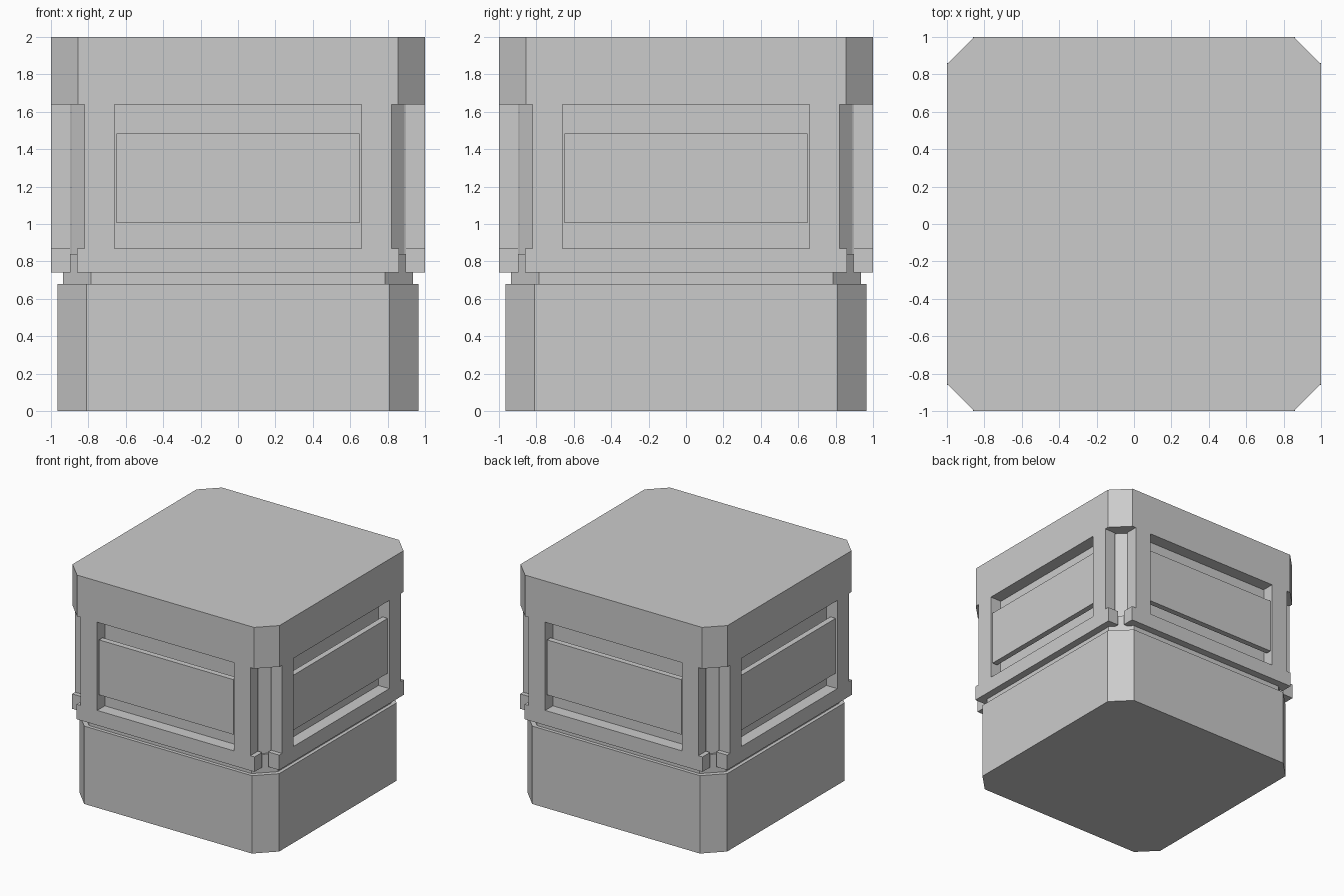
import bpy, bmesh
from math import pi
from mathutils import Matrix, Vector

cube = bpy.data.objects.get("Cube")
if cube:
    bpy.data.objects.remove(cube, do_unlink=True)

grey = bpy.data.materials.new("light grey")
grey.use_nodes = True
colour = (0.6, 0.6, 0.6, 1)
grey.diffuse_color = colour
grey.node_tree.nodes["Principled BSDF"].inputs["Base Color"].default_value = colour


def prism(name, points, shift, matrix=None):
    """Extrude a flat outline along shift, then place it with matrix."""
    bm = bmesh.new()
    base = bm.faces.new([bm.verts.new(p) for p in points])
    out = bmesh.ops.extrude_face_region(bm, geom=[base], use_keep_orig=True)
    moved = [v for v in out["geom"] if isinstance(v, bmesh.types.BMVert)]
    bmesh.ops.translate(bm, verts=moved, vec=Vector(shift))
    bmesh.ops.recalc_face_normals(bm, faces=bm.faces)
    if matrix:
        bm.transform(matrix)
    mesh = bpy.data.meshes.new(name)
    bm.to_mesh(mesh)
    bm.free()
    mesh.materials.append(grey)
    obj = bpy.data.objects.new(name, mesh)
    bpy.context.collection.objects.link(obj)
    return obj


def chamfered_block(name, half, cut, z0, z1):
    """Square block with its four upright corners cut off."""
    a = half - cut
    quarter = [Vector((half, -a, z0)), Vector((half, a, z0))]
    pts = [Matrix.Rotation(i * pi / 2, 3, "Z") @ p for i in range(4) for p in quarter]
    return prism(name, pts, (0, 0, z1 - z0))


# Stacked body
chamfered_block("lower_block", 0.965, 0.155, 0, 0.68)
chamfered_block("neck", 0.935, 0.15, 0.68, 0.84)
chamfered_block("core", 0.89, 0.085, 0.84, 1.64)
chamfered_block("top_block", 1.0, 0.145, 1.64, 2.0)

# Frame outline: wide foot with two uprights around the window
right_half = [(0.86, 0.74), (0.86, 0.87), (0.82, 0.87),
              (0.82, 1.64), (0.66, 1.64), (0.66, 0.87)]
outline = right_half + [(-x, z) for x, z in reversed(right_half)]
panel = [(-0.65, 1.005), (0.65, 1.005), (0.65, 1.485), (-0.65, 1.485)]

# One frame and one raised panel on every side
for i, side in enumerate(("front", "left", "back", "right")):
    turn = Matrix.Rotation(i * pi / 2, 4, "Z")
    prism(side + "_frame", [(x, -1.0, z) for x, z in outline], (0, 0.105, 0), turn)
    prism(side + "_panel", [(x, -0.99, z) for x, z in panel], (0, 0.05, 0), turn)
